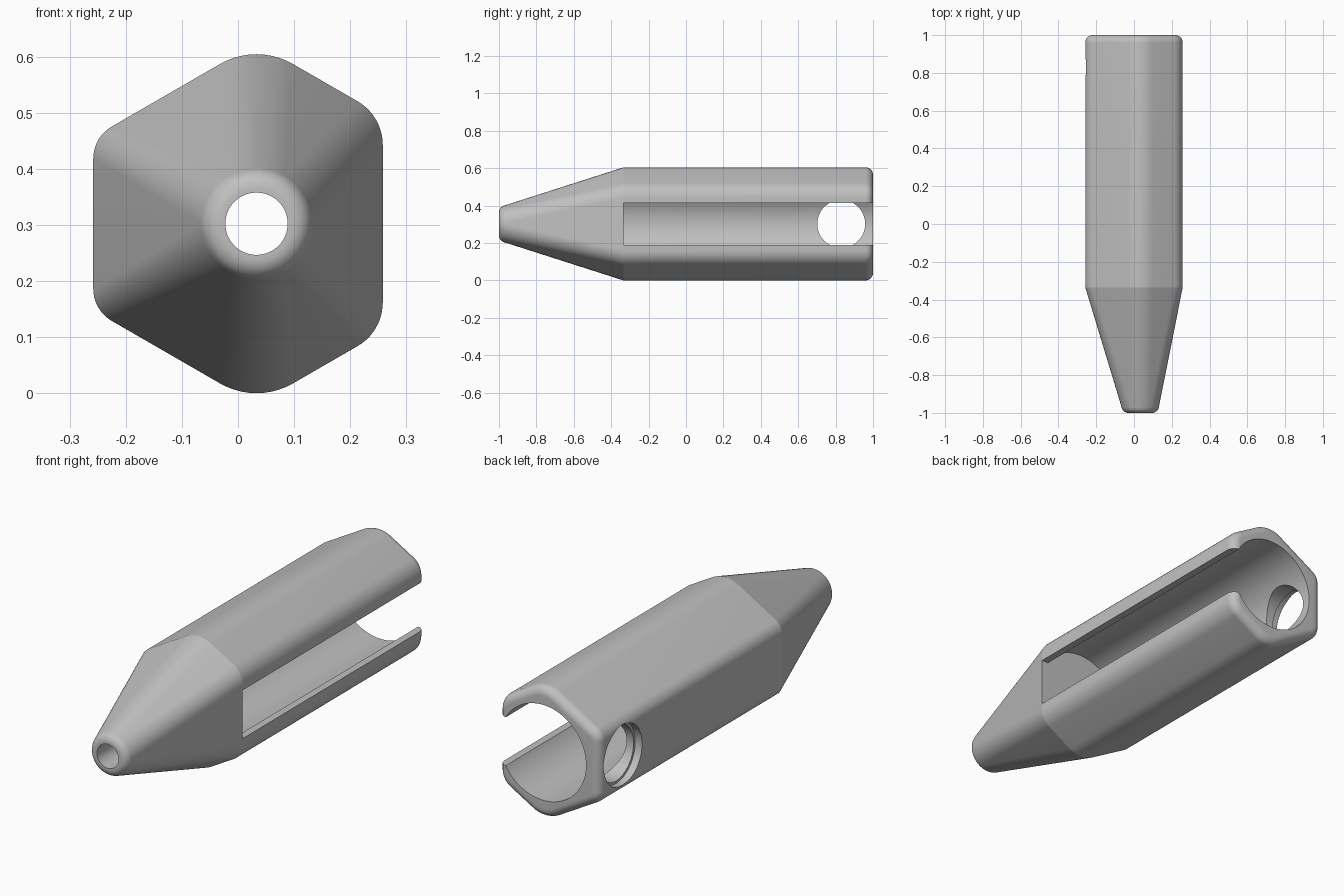
import bpy, bmesh
from math import sin, cos, pi, radians
from mathutils import Matrix, Vector

if "Cube" in bpy.data.objects:
    bpy.data.objects.remove(bpy.data.objects["Cube"])

CX, CZ = 0.033, 0.302            # long axis of the sleeve
BASE_Y = -0.335                  # where body meets nose
SIDES = [0.225, 0.279, 0.279, 0.291, 0.279, 0.279]   # flat distances from axis
ROUNDS = [0.09, 0.13, 0.066, 0.066, 0.13, 0.09]      # corner radii
STEPS = 10

grey = bpy.data.materials.new("plain_grey")
grey.use_nodes = True
grey.diffuse_color = (0.53, 0.53, 0.53, 1)
grey.node_tree.nodes["Principled BSDF"].inputs["Base Color"].default_value = (0.53, 0.53, 0.53, 1)


def hexagon(y, inset=0.0):
    """Rounded hexagon ring, shrunk evenly by inset."""
    ring = []
    for k in range(6):
        a1, a2 = k * pi / 3, (k + 1) * pi / 3
        r = ROUNDS[k] - inset
        d1, d2 = SIDES[k] - ROUNDS[k], SIDES[(k + 1) % 6] - ROUNDS[k]
        det = sin(a2 - a1)
        x = (d1 * sin(a2) - d2 * sin(a1)) / det
        z = (d2 * cos(a1) - d1 * cos(a2)) / det
        for i in range(STEPS + 1):
            a = a1 + (a2 - a1) * i / STEPS
            ring.append((CX + x + r * cos(a), y, CZ + z + r * sin(a)))
    return ring


def circle(y, r):
    """Circular ring whose points match the hexagon's corner arcs."""
    angles = [(k + i / STEPS) * pi / 3 for k in range(6) for i in range(STEPS + 1)]
    return [(CX + r * cos(a), y, CZ + r * sin(a)) for a in angles]


def make_object(name, bm):
    mesh = bpy.data.meshes.new(name)
    bm.to_mesh(mesh)
    bm.free()
    mesh.materials.append(grey)
    obj = bpy.data.objects.new(name, mesh)
    bpy.context.collection.objects.link(obj)
    return obj


def loft(name, rings):
    bm = bmesh.new()
    rows = [[bm.verts.new(p) for p in ring] for ring in rings]
    n = len(rows[0])
    for lower, upper in zip(rows, rows[1:]):
        for i in range(n):
            j = (i + 1) % n
            bm.faces.new((lower[i], lower[j], upper[j], upper[i]))
    bm.faces.new(rows[0])
    bm.faces.new(rows[-1])
    bmesh.ops.remove_doubles(bm, verts=bm.verts, dist=0.0002)
    bmesh.ops.recalc_face_normals(bm, faces=bm.faces)
    return make_object(name, bm)


def cut(target, bm):
    """Subtract the cutter shape and discard it."""
    cutter = make_object("cutter", bm)
    cutter.hide_render = True
    mod = target.modifiers.new("cut", 'BOOLEAN')
    mod.operation, mod.solver, mod.object = 'DIFFERENCE', 'EXACT', cutter
    bpy.context.view_layer.objects.active = target
    bpy.ops.object.modifier_apply(modifier=mod.name)
    bpy.data.objects.remove(cutter)


def drill(target, start, end, radius):
    """Cut a round hole from start to end."""
    start, end = Vector(start), Vector(end)
    axis = end - start
    bm = bmesh.new()
    place = Matrix.Translation((start + end) / 2) @ axis.to_track_quat('Z', 'Y').to_matrix().to_4x4()
    bmesh.ops.create_cone(bm, cap_ends=True, segments=96, radius1=radius, radius2=radius,
                          depth=axis.length, matrix=place)
    cut(target, bm)


def mill(target, low, high):
    """Cut a box-shaped slot between two corners."""
    low, high = Vector(low), Vector(high)
    bm = bmesh.new()
    place = Matrix.Translation((low + high) / 2) @ Matrix.Diagonal((*(high - low), 1))
    bmesh.ops.create_cube(bm, size=1, matrix=place)
    cut(target, bm)


# Outer shell: rounded nose tip, taper, straight body, softened rear rim
arc = [i / STEPS * pi / 2 for i in range(STEPS + 1)]
tip = [circle(-1 + 0.037 * (1 - sin(a)), 0.062 + 0.037 * cos(a)) for a in arc if a > radians(17)]
nose = tip[::-1] + [circle(-0.974, 0.0975)]
rear = [hexagon(0.96 + 0.04 * sin(a), 0.04 * (1 - cos(a))) for a in arc]
sleeve = loft("hex_sleeve", nose + [hexagon(BASE_Y)] + rear)

# Wide rear bore and the narrow hole through the nose
drill(sleeve, (CX, BASE_Y, CZ), (CX, 1.2, CZ), 0.221)
drill(sleeve, (CX, -1.1, CZ), (CX, 0, CZ), 0.0555)

# Long slot opening the bore on the near flat side
mill(sleeve, (CX + 0.1, BASE_Y, CZ - 0.112), (0.4, 1.2, CZ + 0.112))

# Stepped round window in the opposite wall
drill(sleeve, (-0.4, 0.83, CZ), (-0.1, 0.83, CZ), 0.128)
drill(sleeve, (-0.4, 0.83, CZ), (-0.223, 0.83, CZ), 0.14)

bpy.ops.object.select_all(action='DESELECT')
sleeve.select_set(True)
bpy.context.view_layer.objects.active = sleeve
bpy.ops.object.shade_smooth_by_angle(angle=radians(10.5))
